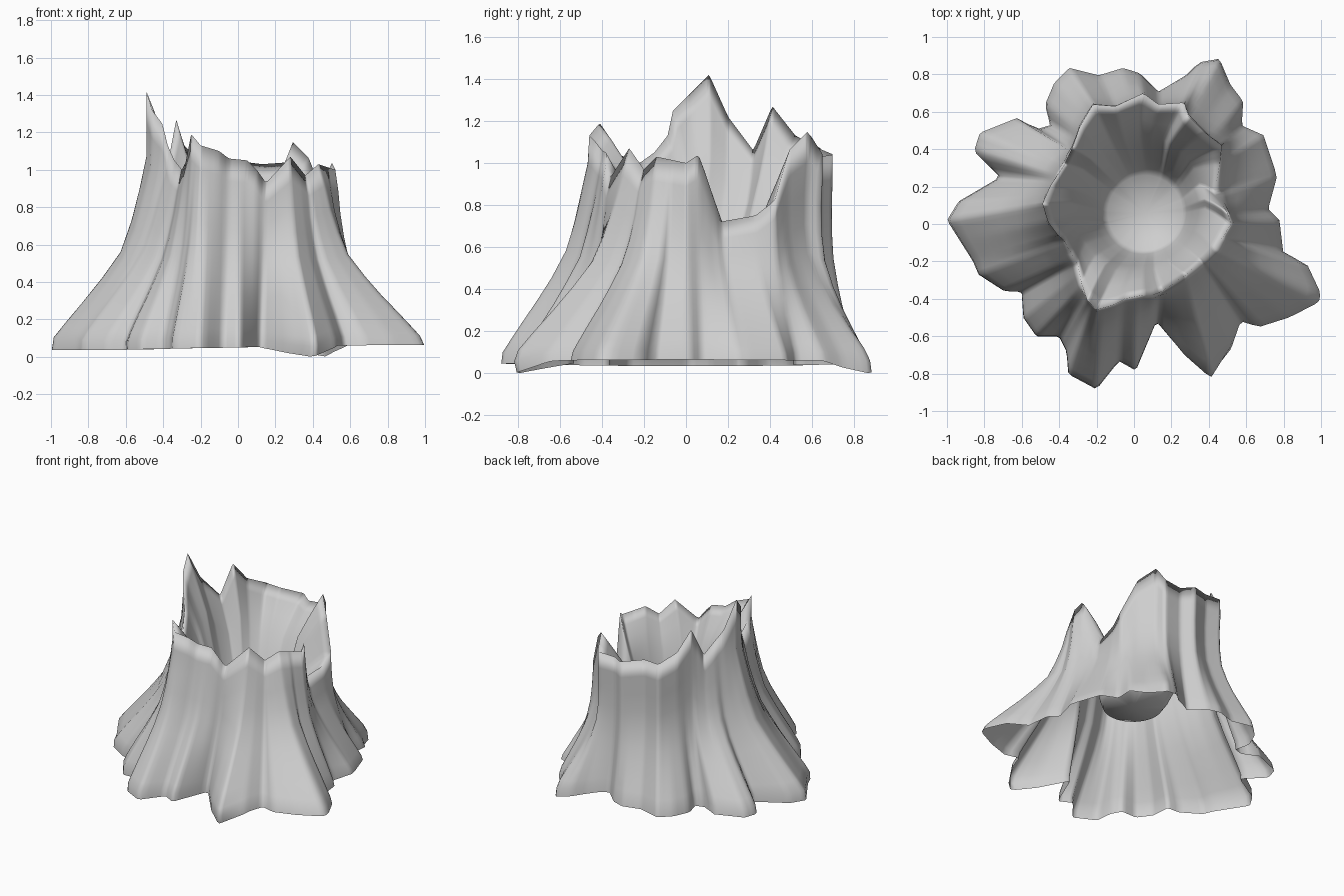
import bpy, bmesh, math
from mathutils import Vector

cube = bpy.data.objects.get("Cube")
if cube:
    bpy.data.objects.remove(cube, do_unlink=True)

COLUMNS = 240
RIM_CENTRE = Vector((0, .13, 0))
CUP_CENTRE = Vector((.06, .06, 0))
CUP_FLOOR = .39
CUP_RADIUS = .2

# Outline of the spreading roots (x, y), counter-clockwise
roots = [
    (.78, .02), (.72, .08), (.77, .25), (.76, .3), (.7, .48), (.58, .53), (.59, .66),
    (.52, .75), (.46, .89), (.35, .87), (.28, .8), (.13, .71), (.03, .81), (-.06, .84),
    (-.19, .8), (-.35, .84), (-.43, .76), (-.48, .64), (-.45, .53), (-.52, .51),
    (-.63, .57), (-.83, .49), (-.86, .39), (-.72, .25), (-.94, .12), (-1, .02),
    (-.86, -.2), (-.83, -.27), (-.69, -.36), (-.6, -.36), (-.59, -.5), (-.52, -.6),
    (-.4, -.6), (-.36, -.68), (-.35, -.8), (-.2, -.88), (-.08, -.73), (.01, -.78),
    (.12, -.52), (.27, -.7), (.41, -.82), (.52, -.66), (.57, -.52), (.67, -.55),
    (.83, -.5), (.99, -.42), (1, -.37), (.93, -.22), (.8, -.15)]

# Jagged broken rim (x, y, z), counter-clockwise
rim = [
    (.52, 0, 1), (.5, .06, 1.04), (.43, .16, .72), (.46, .33, .75), (.47, .42, .82),
    (.38, .49, 1.06), (.29, .58, 1.15), (.27, .65, 1.04), (.13, .64, 1.03),
    (.05, .7, 1.04), (-.1, .63, 1.07), (-.22, .64, 1.07), (-.29, .52, 1.13),
    (-.33, .41, 1.27), (-.37, .32, 1.06), (-.45, .2, 1.22), (-.49, .11, 1.42),
    (-.46, .01, 1.32), (-.4, -.07, 1.24), (-.38, -.08, 1.14), (-.34, -.15, 1.05),
    (-.3, -.22, 1), (-.28, -.32, 1.04), (-.25, -.41, 1.19), (-.2, -.46, 1.13),
    (-.1, -.43, 1.1), (-.05, -.4, 1.06), (.05, -.38, 1.05), (.1, -.38, 1),
    (.15, -.36, .93), (.28, -.27, 1.07), (.36, -.2, .97), (.43, -.14, 1.03)]

# How far the roots flare out at each height
flare = [(0, .98), (.05, 1), (.1, .97), (.2, .8), (.33, .57), (.45, .38),
         (.56, .23), (.75, .11), (.95, .04), (1.05, 0)]

# Ridges wander sideways as they climb: direction at the root and at the rim
wander = [(0, 0), (63, 63), (112, 108), (161, 152), (179, 168), (211, 214), (242, 240),
          (257, 250), (283, 291), (297, 316), (318, 331), (340, 344), (360, 360)]

# Hollow inside: share of the way inward and share of the rim height left
hollow = [(.08, .9), (.18, .78), (.33, .62), (.52, .42), (.72, .22), (.88, .07), (1, 0)]


def interpolate(table, value):
    """Read a value between the entries of a two-column table."""
    for (a, p), (b, q) in zip(table, table[1:]):
        if value <= b:
            return p + (q - p) * (value - a) / (b - a)
    return table[-1][1]


def by_angle(points):
    """Sort outline points by direction and close the loop at both ends."""
    chain = []
    for point in points:
        place = Vector((*point, 0)[:3])
        chain.append((math.degrees(math.atan2(place.y, place.x)) % 360, place))
    chain.sort(key=lambda item: item[0])
    first, last = chain[0], chain[-1]
    return [(last[0] - 360, last[1])] + chain + [(first[0] + 360, first[1])]


def ground_height(angle):
    """Two roots dip down to the ground, the others end just above it."""
    dip = max(0, *(1 - abs(angle - low) / 14 for low in (62, 296)))
    return (.05 + .015 * math.cos(math.radians(angle))) * (1 - dip)


def spread_at(height, direction):
    """Flare of the roots: fuller at the front, steeper at the back."""
    lean = .05 * max(0, -direction.x) + .06 * max(0, -direction.y)
    lean -= .22 * max(0, direction.y)
    return interpolate(flare, height) + lean * math.sin(math.pi * min(height, 1))


def build_column(angle, root_chain, rim_chain):
    turn = math.radians(angle)
    direction = Vector((math.cos(turn), math.sin(turn), 0))
    foot = interpolate(root_chain, angle)
    lip = interpolate(rim_chain, interpolate(wander, angle))
    top = lip.z
    column = []
    # Outer bark, from the ground to the rim
    ground = ground_height(angle)
    for share in (0, .05, .1, .18, .28, .38, .5, .62, .75, .88, 1):
        height = ground + (top - ground) * share
        spread = spread_at(height, direction) if share < 1 else 0
        place = lip.lerp(foot, spread)
        column.append((place.x, place.y, height))
    # Inner wall, growing rounder on its way down to the floor of the hollow
    round_wall = RIM_CENTRE + direction * .42
    floor = CUP_CENTRE + direction * CUP_RADIUS
    for inward, remaining in hollow:
        wall = lip.lerp(round_wall, min(.8, inward * 2.5))
        place = wall.lerp(floor, inward)
        column.append((place.x, place.y, CUP_FLOOR + (top - CUP_FLOOR) * remaining))
    return column


# Hollow stump: one open shell running up the bark and down into the cup
root_chain = by_angle(roots)
rim_chain = by_angle(rim)
bm = bmesh.new()
columns = []
for i in range(COLUMNS):
    column = build_column(360 * i / COLUMNS, root_chain, rim_chain)
    columns.append([bm.verts.new(place) for place in column])
middle = bm.verts.new(CUP_CENTRE + Vector((0, 0, CUP_FLOOR - .01)))
for i, left in enumerate(columns):
    right = columns[(i + 1) % COLUMNS]
    for row in range(len(left) - 1):
        bm.faces.new((left[row], right[row], right[row + 1], left[row + 1]))
    bm.faces.new((left[-1], right[-1], middle))

mesh = bpy.data.meshes.new("hollow_stump")
bm.to_mesh(mesh)
bm.free()
stump = bpy.data.objects.new("hollow_stump", mesh)
bpy.context.collection.objects.link(stump)

# Plain grey wood
grey = bpy.data.materials.new("plain_grey")
grey.use_nodes = True
colour = (.62, .62, .62, 1)
grey.diffuse_color = colour
grey.node_tree.nodes["Principled BSDF"].inputs["Base Color"].default_value = colour
mesh.materials.append(grey)

# Smooth all over, so the broken rim looks rounded
bpy.ops.object.select_all(action="DESELECT")
stump.select_set(True)
bpy.context.view_layer.objects.active = stump
bpy.ops.object.shade_smooth()
